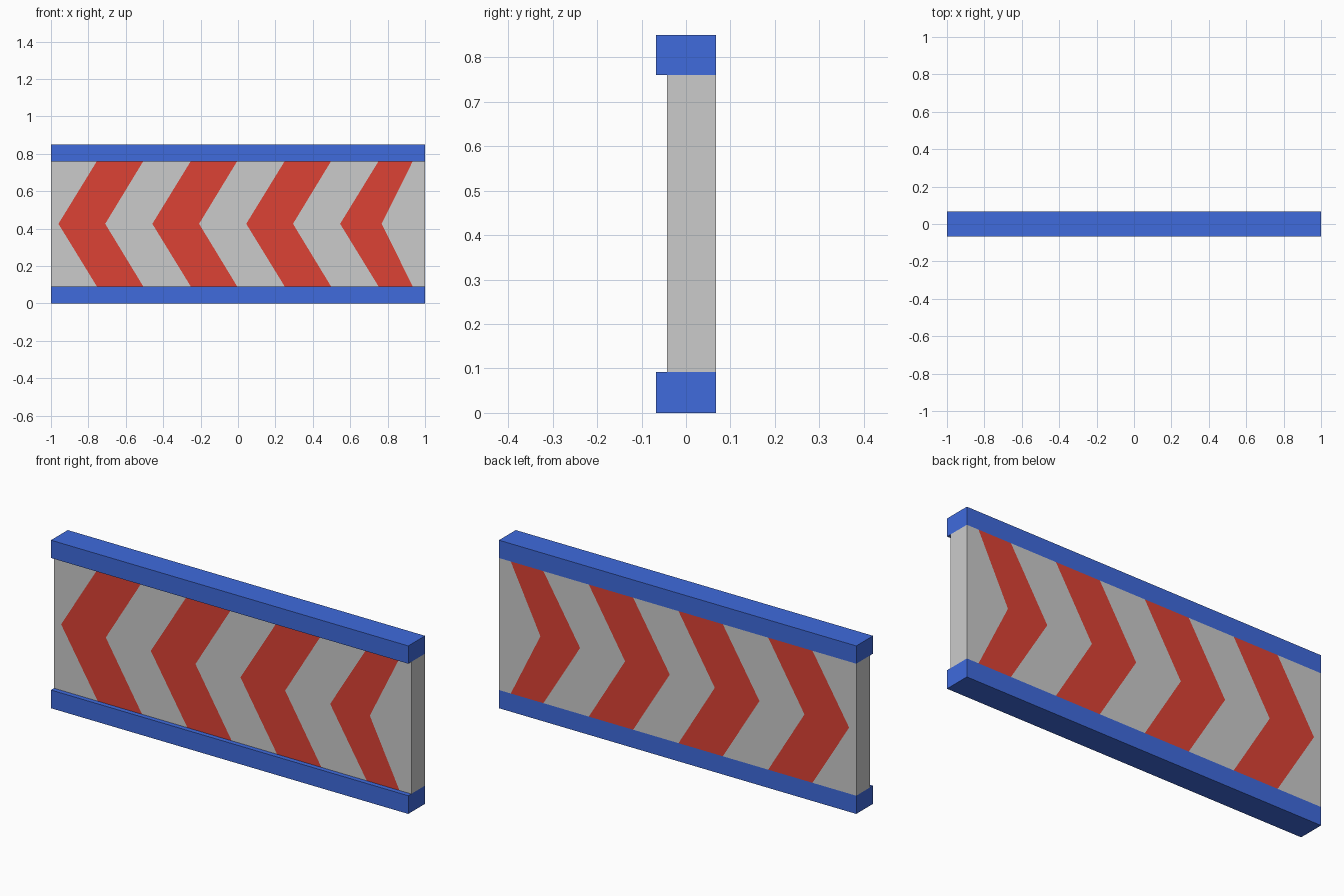
import bpy
import bmesh

if "Cube" in bpy.data.objects:
    bpy.data.objects.remove(bpy.data.objects["Cube"])


def material(name, rgb):
    m = bpy.data.materials.new(name)
    m.diffuse_color = (*rgb, 1)
    m.use_nodes = True
    m.node_tree.nodes["Principled BSDF"].inputs["Base Color"].default_value = m.diffuse_color
    return m


BLUE = material("blue", (0.05, 0.145, 0.72))
RED = material("red", (0.72, 0.055, 0.035))

Z0, ZM, Z1 = 0.092, 0.426, 0.76      # panel bottom, chevron tip, panel top
Y0, Y1 = -0.043, 0.067               # panel front and back


def rail(name, z0, z1):
    bpy.ops.mesh.primitive_cube_add(size=1, location=(0, 0, (z0 + z1) / 2))
    ob = bpy.context.object
    ob.name = name
    ob.scale = (2, 2 * Y1, z1 - z0)
    bpy.ops.object.transform_apply(location=False, rotation=False, scale=True)
    ob.data.materials.append(BLUE)


# Blue rails above and below the panel
rail("bottom_rail", 0, Z0)
rail("top_rail", Z1, 0.85)

# Chevron edges as (x at the tip, x at top and bottom)
edges = [(-1, -1)]
for i in range(4):
    s = i * 0.502
    edges.append((-0.96 + s, -0.755 + s))
    edges.append((-0.71 + s, -0.507 + s) if i < 3 else (0.768, 0.934))
edges.append((1, 1))

# Panel: bent bands, alternately grey and red, flush on front and back
bm = bmesh.new()
columns = []
for tip, end in edges:
    columns.append([[bm.verts.new((x, y, z))
                     for x, z in ((end, Z0), (tip, ZM), (end, Z1))]
                    for y in (Y0, Y1)])

for i, (a, b) in enumerate(zip(columns, columns[1:])):
    for side in (0, 1):
        for k in (0, 1):
            f = bm.faces.new((a[side][k], b[side][k], b[side][k + 1], a[side][k + 1]))
            f.material_index = i % 2
    # Top and bottom strips under the rails
    for k in (0, 2):
        bm.faces.new((a[0][k], b[0][k], b[1][k], a[1][k]))

# End caps
for c in (columns[0], columns[-1]):
    for k in (0, 1):
        bm.faces.new((c[0][k], c[1][k], c[1][k + 1], c[0][k + 1]))

bmesh.ops.recalc_face_normals(bm, faces=bm.faces)
mesh = bpy.data.meshes.new("chevron_panel")
bm.to_mesh(mesh)
bm.free()
mesh.materials.append(None)
mesh.materials.append(RED)
panel = bpy.data.objects.new("chevron_panel", mesh)
bpy.context.collection.objects.link(panel)
